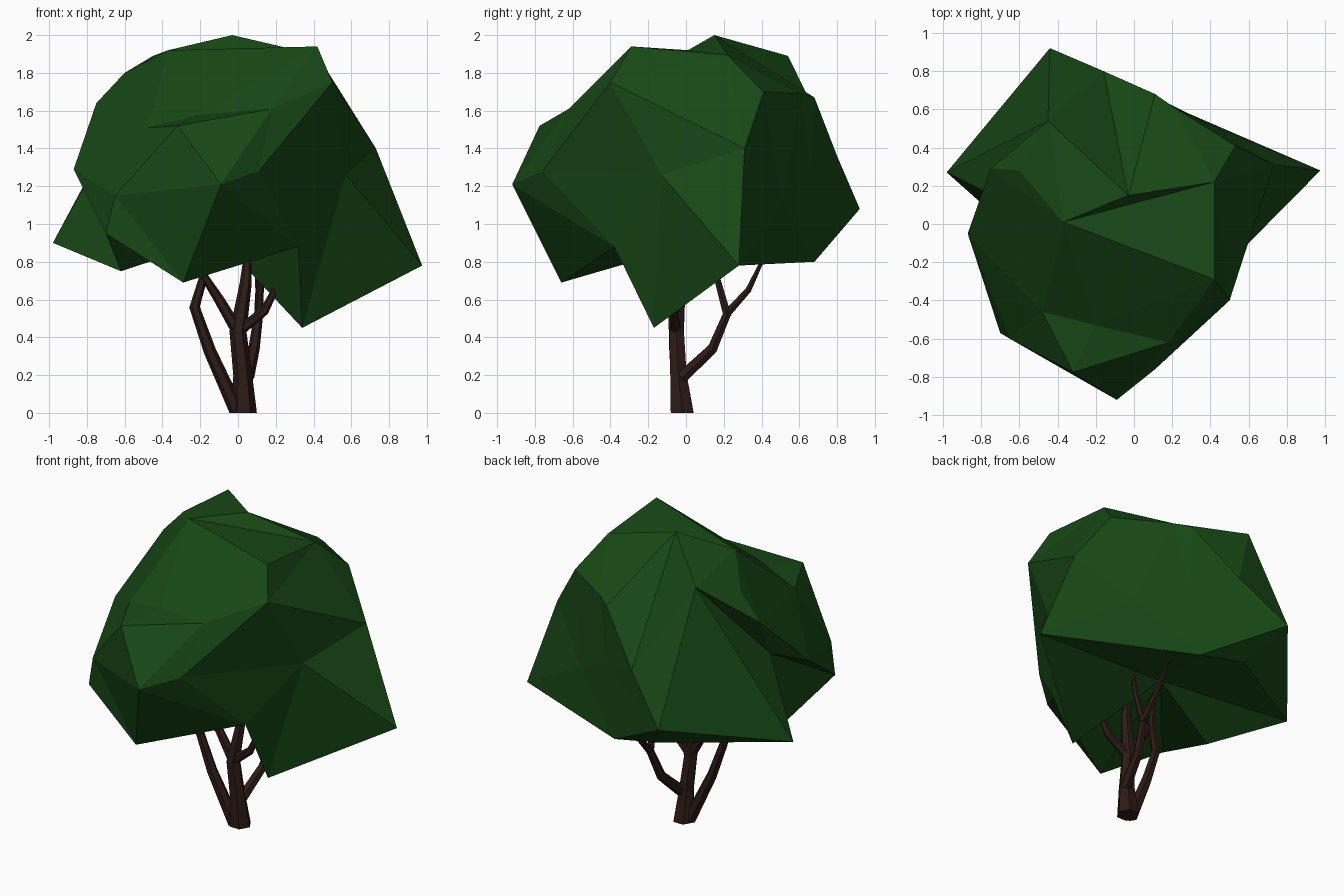
import bpy, bmesh, math
from mathutils import Vector

if "Cube" in bpy.data.objects:
    bpy.data.objects.remove(bpy.data.objects["Cube"])


def material(name, rgb):
    m = bpy.data.materials.new(name)
    m.diffuse_color = (*rgb, 1)
    m.use_nodes = True
    m.node_tree.nodes["Principled BSDF"].inputs["Base Color"].default_value = m.diffuse_color
    return m


def finish(bm, name, mat):
    bmesh.ops.recalc_face_normals(bm, faces=bm.faces[:])
    me = bpy.data.meshes.new(name)
    bm.to_mesh(me)
    bm.free()
    me.materials.append(mat)
    ob = bpy.data.objects.new(name, me)
    bpy.context.collection.objects.link(ob)
    return ob


leaf = material("leaf_green", (0.009, 0.066, 0.008))
bark = material("bark_brown", (0.026, 0.011, 0.008))

# Canopy: corner points of the faceted crown
corners = {
    # crown top
    "peak": (-.03, .15, 2.0), "top_e": (.42, .22, 1.895), "top_se": (.42, -.29, 1.94),
    "top_w": (-.37, .01, 1.92), "top_nw": (-.45, .54, 1.89), "dip": (-.20, -.53, 1.58),
    "step": (-.48, -.46, 1.51), "shoulder": (-.60, .28, 1.80),
    # back
    "back": (-.44, .92, 1.08), "back_hi": (.11, .68, 1.67), "back_mid": (-.16, .80, 1.36),
    "back_e": (.21, .61, 1.69), "back_in": (.12, .66, 1.27), "back_se": (.42, .51, 1.12),
    "back_low": (.05, .68, .80), "back_lip": (-.29, .69, .87),
    # right
    "right": (.975, .28, .78), "right_hi": (.53, .41, 1.70), "right_mid": (.73, .31, 1.40),
    "right_s": (.50, -.40, 1.75), "right_in": (.57, -.13, 1.26), "drop": (.34, -.17, .45),
    # front
    "front_hi": (.18, -.62, 1.61), "front": (-.09, -.92, 1.21), "front_w": (-.32, -.775, 1.52),
    "front_low": (-.29, -.66, .69), "notch": (.11, -.76, 1.28), "notch_low": (.32, -.38, .88),
    # left
    "left_s": (-.70, -.57, .95), "left_sw": (-.65, -.60, 1.15), "left": (-.87, -.05, 1.29),
    "left_hi": (-.75, .29, 1.64), "left_in": (-.72, .14, 1.37), "left_tip": (-.98, .27, .90),
    # underside
    "under_w": (-.62, -.05, .75), "under": (-.10, .13, .92),
}
# Visible creases, as hub corner and the corners it runs to
creases = {
    "top_w": ("top_e", "dip"),
    "dip": ("shoulder", "top_se"),
    "top_nw": ("shoulder", "left_in", "left_tip", "back"),
    "peak": ("back_mid", "back_hi", "top_nw"),
    "right_s": ("notch", "right_in", "right_mid"),
    "right_in": ("drop", "right", "right_mid"),
    "right_hi": ("right_mid",),
    "front_w": ("front_hi", "left_sw"),
    "front": ("front_hi", "front_low", "left_sw"),
    "back_lip": ("left_tip", "back_low", "back_mid"),
    "notch_low": ("front_low", "notch", "drop"),
    "right": ("back_low", "drop"),
    "under": ("notch_low", "right", "under_w", "left_s"),
    "left_s": ("left", "left_in", "front_low"),
    "left_in": ("under_w",),
    "left_sw": ("front_low",),
}

# Wrap the corners around the crown centre, then pull each to its true distance
centre = Vector((0, 0, 1.25))
bm = bmesh.new()
verts = {n: bm.verts.new((Vector(p) - centre).normalized()) for n, p in corners.items()}
bmesh.ops.convex_hull(bm, input=bm.verts[:])
for n, p in corners.items():
    verts[n].co = p

# Turn diagonals that should follow a visible crease
wanted = [{verts[a], verts[b]} for a, ends in creases.items() for b in ends]
for want in wanted * 3:
    if bm.edges.get(tuple(want)):
        continue
    for e in bm.edges[:]:
        if len(e.link_faces) != 2 or set(e.verts) in wanted:
            continue
        opposite = {v for f in e.link_faces for v in f.verts} - set(e.verts)
        if opposite == want:
            bmesh.utils.edge_rotate(e)
            break
finish(bm, "canopy", leaf)


# Tapered six-sided limbs; each path point is x, y, z, radius
def limb(name, path, sides=6):
    bm = bmesh.new()
    pts = [Vector(p[:3]) for p in path]
    rings = []
    for i, p in enumerate(pts):
        d = pts[min(i + 1, len(pts) - 1)] - pts[max(i - 1, 0)]
        if p.z == 0:
            d = Vector((0, 0, 1))
        q = Vector((0, 0, 1)).rotation_difference(d.normalized())
        r = path[i][3]
        rings.append([bm.verts.new(p + q @ Vector((r * math.cos(a), r * math.sin(a), 0)))
                      for a in (math.tau * k / sides for k in range(sides))])
    for lo, hi in zip(rings, rings[1:]):
        for k in range(sides):
            j = (k + 1) % sides
            bm.faces.new((lo[k], lo[j], hi[j], hi[k]))
    bm.faces.new(rings[0][::-1])
    bm.faces.new(rings[-1])
    finish(bm, name, bark)


limb("trunk", [(.03, -.02, 0, .07), (.025, -.04, .2, .05), (.0, -.05, .43, .045),
               (.04, -.03, .68, .032), (.06, .05, .95, .012)])
limb("left_stem", [(.0, -.03, 0, .045), (-.15, -.06, .33, .033),
                   (-.23, -.07, .56, .028), (-.18, -.05, .73, .022), (-.16, 0, .92, .01)])
limb("back_branch", [(.05, -.02, .19, .036), (.085, .14, .34, .03), (.11, .22, .53, .024),
                     (.11, .33, .65, .018), (.09, .43, .86, .008)])
limb("left_branch", [(.0, -.05, .43, .033), (-.1, -.05, .6, .027), (-.19, -.07, .74, .02),
                     (-.22, -.08, .88, .01)])
limb("right_branch", [(.0, -.05, .43, .03), (.14, -.07, .54, .024), (.2, -.08, .66, .018),
                      (.24, -.08, .8, .009)])
limb("inner_branch", [(.11, .22, .51, .024), (.12, .16, .73, .018), (.12, .13, .9, .009)])
